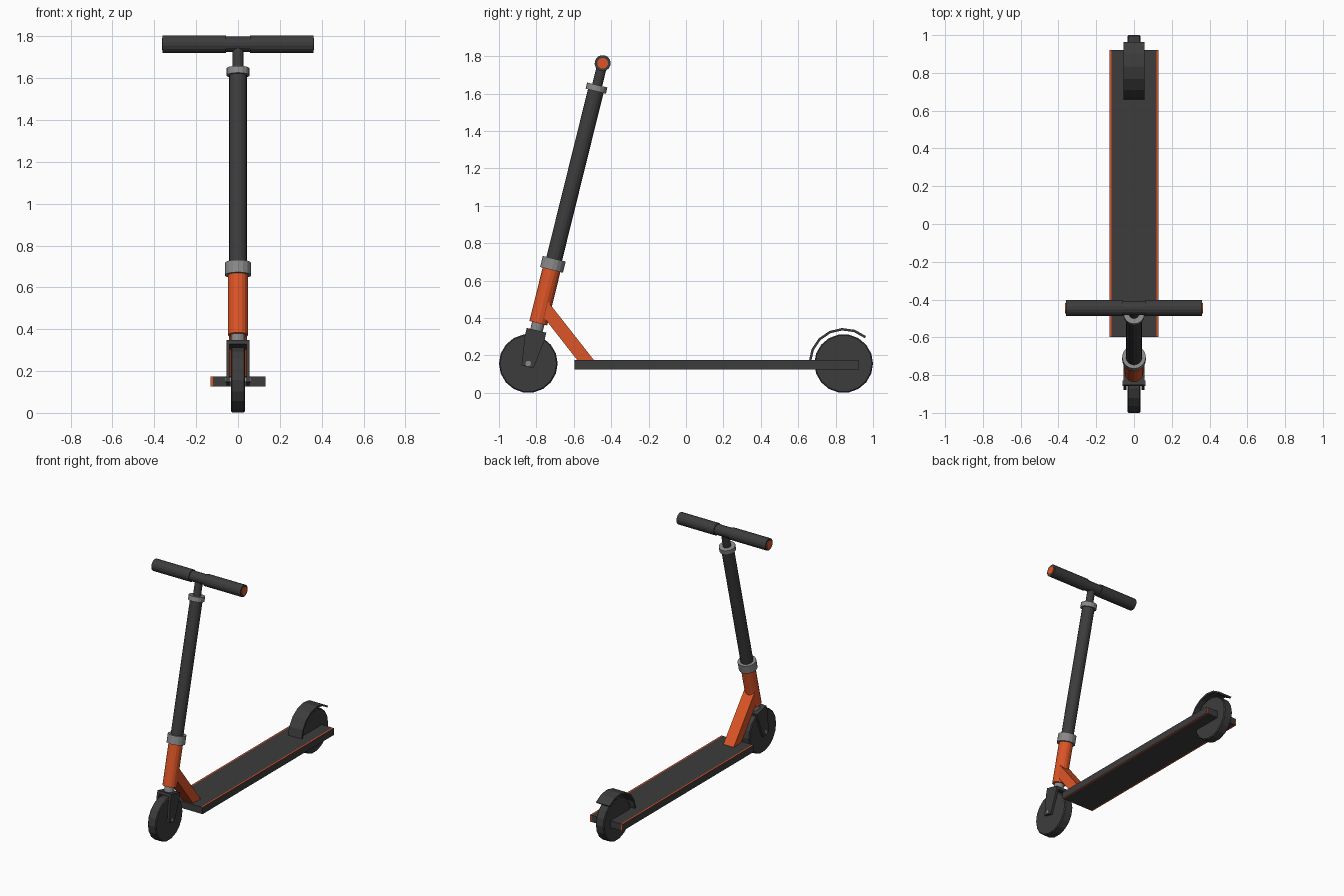
import bpy, bmesh
from math import pi, sin, cos, radians
from mathutils import Matrix, Vector

if "Cube" in bpy.data.objects:
    bpy.data.objects.remove(bpy.data.objects["Cube"])


def material(name, rgb):
    m = bpy.data.materials.new(name)
    m.use_nodes = True
    m.diffuse_color = (*rgb, 1)
    m.node_tree.nodes["Principled BSDF"].inputs["Base Color"].default_value = (*rgb, 1)
    return m


DARK = material("charcoal", (0.046, 0.046, 0.046))
ORANGE = material("orange", (0.72, 0.09, 0.02))
GREY = material("metal grey", (0.25, 0.25, 0.25))

WHEEL_R, WHEEL_Y = 0.157, 0.843
AXLE = Vector((0, -WHEEL_Y, WHEEL_R))
# Leaning steering frame: origin at the front axle, local z up the column
STEER = Matrix.Translation(AXLE) @ Matrix.Rotation(-radians(13.9), 4, "X")
SIDEWAYS = Matrix.Rotation(pi / 2, 4, "Y")


def finish(name, bm, mats, matrix=Matrix()):
    bmesh.ops.recalc_face_normals(bm, faces=bm.faces)
    bm.transform(matrix)
    me = bpy.data.meshes.new(name)
    bm.to_mesh(me)
    bm.free()
    for m in mats:
        me.materials.append(m)
    ob = bpy.data.objects.new(name, me)
    bpy.context.collection.objects.link(ob)
    return ob


def tube(name, mat, radius, start, end, matrix=STEER, sides=16, chamfer=0.0):
    """Cylinder along local z from start to end."""
    bm = bmesh.new()
    bmesh.ops.create_cone(bm, cap_ends=True, segments=sides, radius1=radius, radius2=radius,
                          depth=end - start, matrix=Matrix.Translation((0, 0, (start + end) / 2)))
    if chamfer:
        rims = [e for e in bm.edges if abs(e.verts[0].co.z - e.verts[1].co.z) < 1e-5]
        bmesh.ops.bevel(bm, geom=rims, offset=chamfer, segments=1, affect="EDGES")
    return finish(name, bm, [mat], matrix)


def plate(name, mat, outline, x0, x1, matrix=Matrix()):
    """Side outline of (y, z) points, extruded from x0 to x1."""
    bm = bmesh.new()
    face = bm.faces.new([bm.verts.new((x0, y, z)) for y, z in outline])
    ext = bmesh.ops.extrude_face_region(bm, geom=[face])
    verts = [v for v in ext["geom"] if isinstance(v, bmesh.types.BMVert)]
    bmesh.ops.translate(bm, verts=verts, vec=(x1 - x0, 0, 0))
    return finish(name, bm, [mat], matrix)


def rect(y0, y1, z0, z1):
    return [(y0, z0), (y1, z0), (y1, z1), (y0, z1)]


# Wheels
for name, y in (("front_wheel", -WHEEL_Y), ("rear_wheel", WHEEL_Y)):
    tube(name, DARK, WHEEL_R, -0.034, 0.034,
         Matrix.Translation((0, y, WHEEL_R)) @ SIDEWAYS, sides=18, chamfer=0.006)

# Front fork: two tapered legs, a bridge and the axle bolt
leg = [(-0.033, -0.018), (0.033, -0.018), (0.054, 0.14), (0.054, 0.183),
       (-0.054, 0.183), (-0.054, 0.14)]
for name, side in (("fork_leg_left", 1), ("fork_leg_right", -1)):
    plate(name, DARK, leg, side * 0.04, side * 0.056, STEER)
plate("fork_bridge", DARK, rect(-0.054, 0.054, 0.163, 0.183), -0.04, 0.04, STEER)
tube("axle_bolt", GREY, 0.015, -0.062, 0.062, STEER @ SIDEWAYS, sides=12)

# Steering column, from the fork up
tube("steerer", GREY, 0.034, 0.183, 0.23)
tube("head_tube", ORANGE, 0.049, 0.222, 0.52)
tube("lower_collar", GREY, 0.063, 0.516, 0.577)
tube("column", DARK, 0.043, 0.57, 1.505)
tube("upper_collar", GREY, 0.056, 1.5, 1.534)
tube("stem", DARK, 0.027, 1.53, 1.654)

# Handlebar with grips and coloured end caps
BAR = STEER @ Matrix.Translation((0, 0, 1.654)) @ SIDEWAYS
tube("handlebar", DARK, 0.037, -0.07, 0.07, BAR)
for name, side in (("left", 1), ("right", -1)):
    a, b = sorted((side * 0.058, side * 0.36))
    tube("grip_" + name, DARK, 0.043, a, b, BAR)
    a, b = sorted((side * 0.35, side * 0.364))
    tube("grip_cap_" + name, ORANGE, 0.029, a, b, BAR)

# Brace from the head tube down to the deck
plate("brace", ORANGE, [(-0.745, 0.497), (-0.484, 0.165), (-0.573, 0.165), (-0.765, 0.41)],
      -0.042, 0.042)

# Deck with coloured edge rails whose outer faces stay dark
plate("deck", DARK, rect(-0.597, 0.922, 0.125, 0.175), -0.12, 0.12)
for name, side in (("deck_rail_left", 1), ("deck_rail_right", -1)):
    rail = plate(name, ORANGE, rect(-0.597, 0.922, 0.125, 0.175), side * 0.12, side * 0.131)
    rail.data.materials.append(DARK)
    for f in rail.data.polygons:
        if abs(f.normal.x) > 0.5 or (side > 0 and f.normal.y < -0.5):
            f.material_index = 1

# Rear fender: a faceted arc over the wheel
angles = [radians(178 - 128 * i / 6) for i in range(7)]
arc = [(r * cos(a) + WHEEL_Y, r * sin(a) + WHEEL_R + 0.003)
       for r, seq in ((0.187, angles), (0.174, angles[::-1])) for a in seq]
plate("rear_fender", DARK, arc, -0.055, 0.055)
